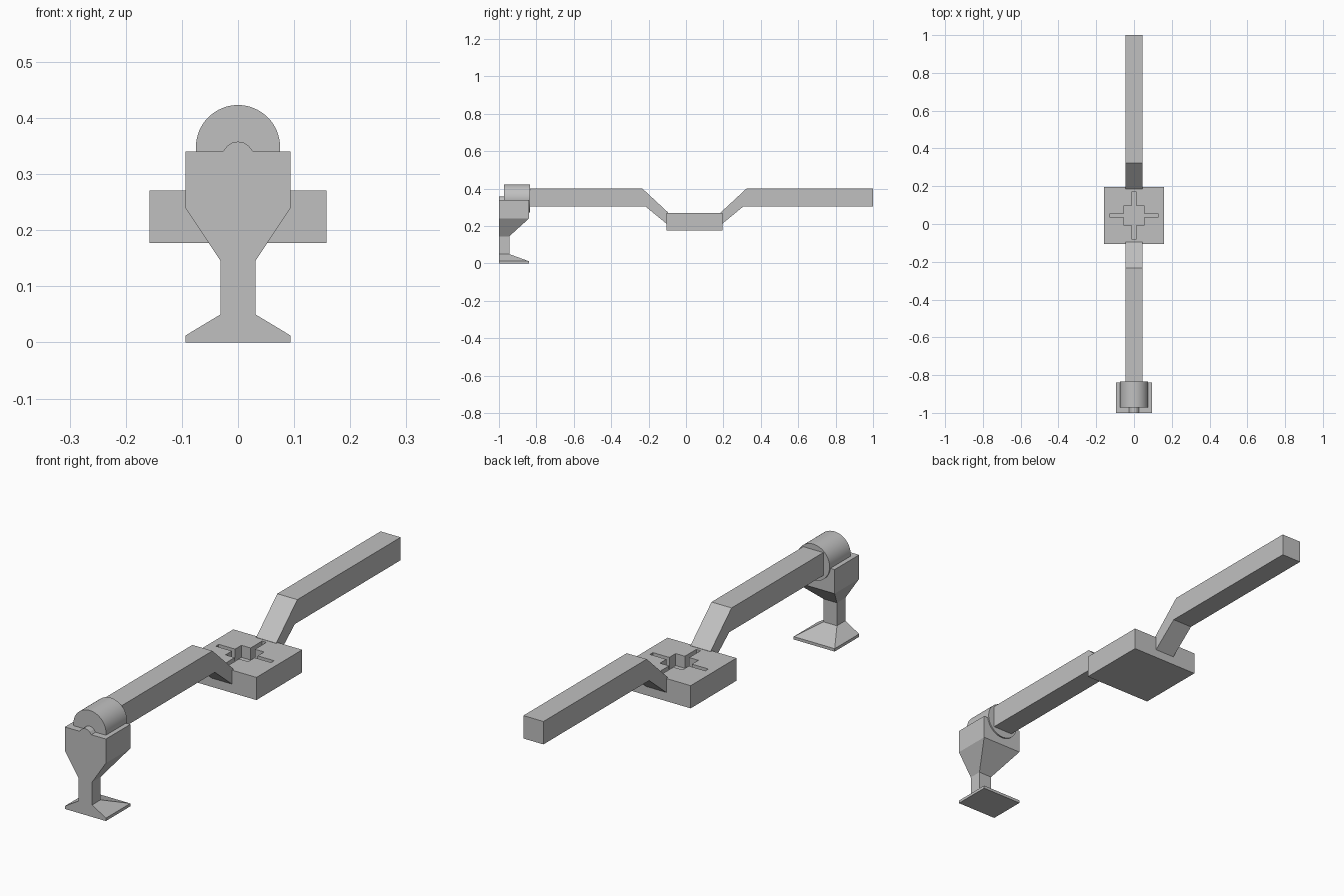
import bpy, bmesh, math
from mathutils import Vector

if "Cube" in bpy.data.objects:
    bpy.data.objects.remove(bpy.data.objects["Cube"])

grey = bpy.data.materials.new("plain grey")
grey.diffuse_color = (0.53, 0.53, 0.53, 1)
grey.use_nodes = True
grey.node_tree.nodes["Principled BSDF"].inputs["Base Color"].default_value = grey.diffuse_color


def finish(name, bm):
    bmesh.ops.recalc_face_normals(bm, faces=bm.faces)
    me = bpy.data.meshes.new(name)
    bm.to_mesh(me)
    bm.free()
    me.materials.append(grey)
    ob = bpy.data.objects.new(name, me)
    bpy.context.collection.objects.link(ob)
    return ob


def prism(name, points, offset):
    """Closed profile of 3D points, extruded along an offset."""
    bm = bmesh.new()
    face = bm.faces.new([bm.verts.new(p) for p in points])
    new = bmesh.ops.extrude_face_region(bm, geom=[face])["geom"]
    bmesh.ops.translate(bm, vec=Vector(offset),
                        verts=[v for v in new if isinstance(v, bmesh.types.BMVert)])
    # keep the first cap so the prism is closed
    if not face.is_valid:
        bm.faces.new([v for v in bm.verts][:len(points)])
    return finish(name, bm)


# Pedestal: rectangular sections lofted upward, flat at the front
bm = bmesh.new()
rings = []
for z, hw, back in ((0, .094, -.84), (.012, .094, -.84), (.05, .031, -.945),
                    (.145, .031, -.945), (.24, .094, -.84), (.34, .094, -.84)):
    rings.append([bm.verts.new(p) for p in
                  ((-hw, -1, z), (hw, -1, z), (hw, back, z), (-hw, back, z))])
for a, b in zip(rings, rings[1:]):
    for i in range(4):
        j = (i + 1) % 4
        bm.faces.new((a[i], a[j], b[j], b[i]))
bm.faces.new(rings[0])
bm.faces.new(rings[-1])
finish("pedestal", bm)

# Round socket lying on the pedestal
n = 64
socket = prism("socket", [(.075 * math.cos(i * math.tau / n), -.972,
                           .348 + .075 * math.sin(i * math.tau / n))
                          for i in range(n)], (0, .138, 0))
bpy.context.view_layer.objects.active = socket
socket.select_set(True)
bpy.ops.object.shade_smooth_by_angle(angle=math.radians(35))
socket.select_set(False)

# Small rounded pin in front of the socket
prism("front_pin", [(x, -1, z) for x, z in
                    ((-.027, .335), (.027, .335), (.027, .34), (.019, .35), (.01, .356),
                     (0, .358), (-.01, .356), (-.019, .35), (-.027, .34))], (0, .04, 0))

# Bent arms, mirrored about the middle of the hub
MID = .045
for name, s, end in (("front_arm", -1, .885), ("back_arm", 1, .955)):
    side = ((end, .305), (end, .4), (.278, .4), (.14, .272),
            (.14, .205), (.262, .305))
    prism(name, [(-.046, MID + s * d, z) for d, z in side], (.092, 0, 0))

# Hub block with a cross-shaped recess
hub = prism("hub", [(-.158, -.105, .177), (.158, -.105, .177),
                    (.158, .195, .177), (-.158, .195, .177)], (0, 0, .094))
L, W, S = .127, .01, .052
quarter = ((L, -W), (L, W), (S, W), (S, S), (W, S))
cross = []
for k in range(4):
    for x, y in quarter:
        for _ in range(k):
            x, y = -y, x
        cross.append((x, y + MID, .221))
cutter = prism("cross_cutter", cross, (0, 0, .1))
cutter.hide_render = True
mod = hub.modifiers.new("cross recess", "BOOLEAN")
mod.operation = "DIFFERENCE"
mod.solver = "EXACT"
mod.object = cutter
bpy.context.view_layer.objects.active = hub
hub.select_set(True)
bpy.ops.object.modifier_apply(modifier=mod.name)
bpy.data.objects.remove(cutter)
